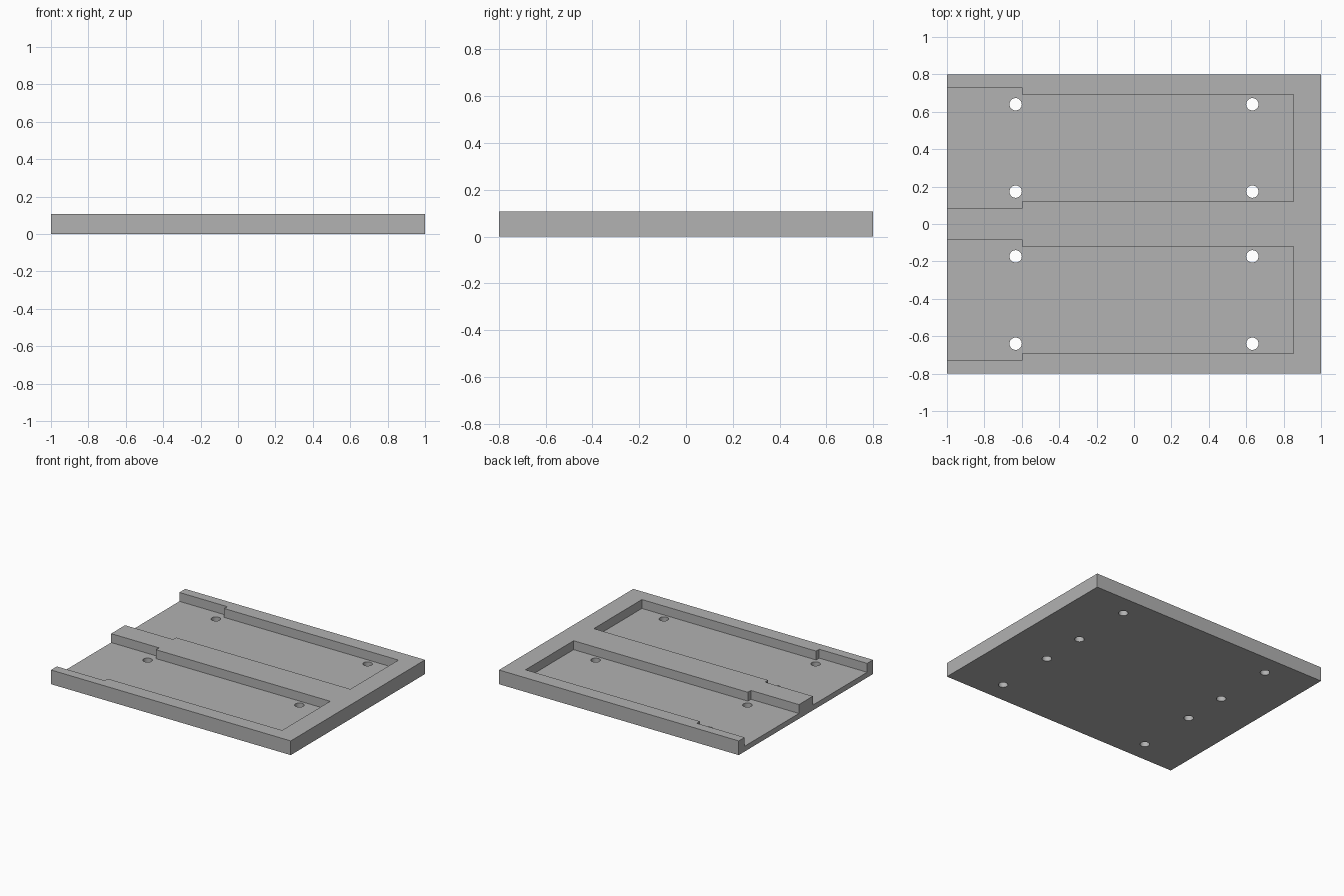
import bpy
import bmesh

LENGTH, WIDTH, HEIGHT, FLOOR = 2.0, 1.6, 0.107, 0.04
HOLE_RADIUS, HOLE_X = 0.033, 0.633

cube = bpy.data.objects.get("Cube")
if cube:
    bpy.data.objects.remove(cube, do_unlink=True)

grey = bpy.data.materials.new("plain grey")
grey.use_nodes = True
grey.diffuse_color = (0.445, 0.445, 0.445, 1)
grey.node_tree.nodes["Principled BSDF"].inputs["Base Color"].default_value = grey.diffuse_color


def prism(name, outline, bottom, top):
    """Extrude a flat outline upward into a solid."""
    bm = bmesh.new()
    face = bm.faces.new([bm.verts.new((x, y, bottom)) for x, y in outline])
    made = bmesh.ops.extrude_face_region(bm, geom=[face])["geom"]
    verts = [v for v in made if isinstance(v, bmesh.types.BMVert)]
    bmesh.ops.translate(bm, verts=verts, vec=(0, 0, top - bottom))
    bmesh.ops.recalc_face_normals(bm, faces=bm.faces)
    mesh = bpy.data.meshes.new(name)
    bm.to_mesh(mesh)
    bm.free()
    mesh.materials.append(grey)
    obj = bpy.data.objects.new(name, mesh)
    bpy.context.collection.objects.link(obj)
    return obj


def cut(target, cutter):
    """Subtract the cutter for good, then discard it."""
    cutter.hide_render = True
    mod = target.modifiers.new("cut", "BOOLEAN")
    mod.operation = "DIFFERENCE"
    mod.solver = "EXACT"
    mod.object = cutter
    bpy.context.view_layer.objects.active = target
    bpy.ops.object.modifier_apply(modifier=mod.name)
    bpy.data.objects.remove(cutter, do_unlink=True)


# Solid tray slab
hx, hy = LENGTH / 2, WIDTH / 2
tray = prism("tray", [(-hx, -hy), (hx, -hy), (hx, hy), (-hx, hy)], 0, HEIGHT)

for side in (-1, 1):
    # Long pocket, open and wider at the right end
    outline = [(-1.1, 0.083), (-0.6, 0.083), (-0.6, 0.12), (0.853, 0.12),
               (0.853, 0.693), (-0.6, 0.693), (-0.6, 0.73), (-1.1, 0.73)]
    cut(tray, prism("pocket_cutter", [(x, y * side) for x, y in outline], FLOOR, HEIGHT + 0.1))

    # Four screw holes through the pocket floor
    for x in (-HOLE_X, HOLE_X):
        for y in (0.173, 0.64):
            bpy.ops.mesh.primitive_cylinder_add(vertices=32, radius=HOLE_RADIUS, depth=0.4,
                                                location=(x, y * side, 0))
            drill = bpy.context.object
            drill.name = "hole_cutter"
            drill.data.materials.append(grey)
            cut(tray, drill)

# Smooth hole walls, sharp edges elsewhere
bpy.ops.object.select_all(action="DESELECT")
tray.select_set(True)
bpy.context.view_layer.objects.active = tray
bpy.ops.object.shade_smooth_by_angle()
